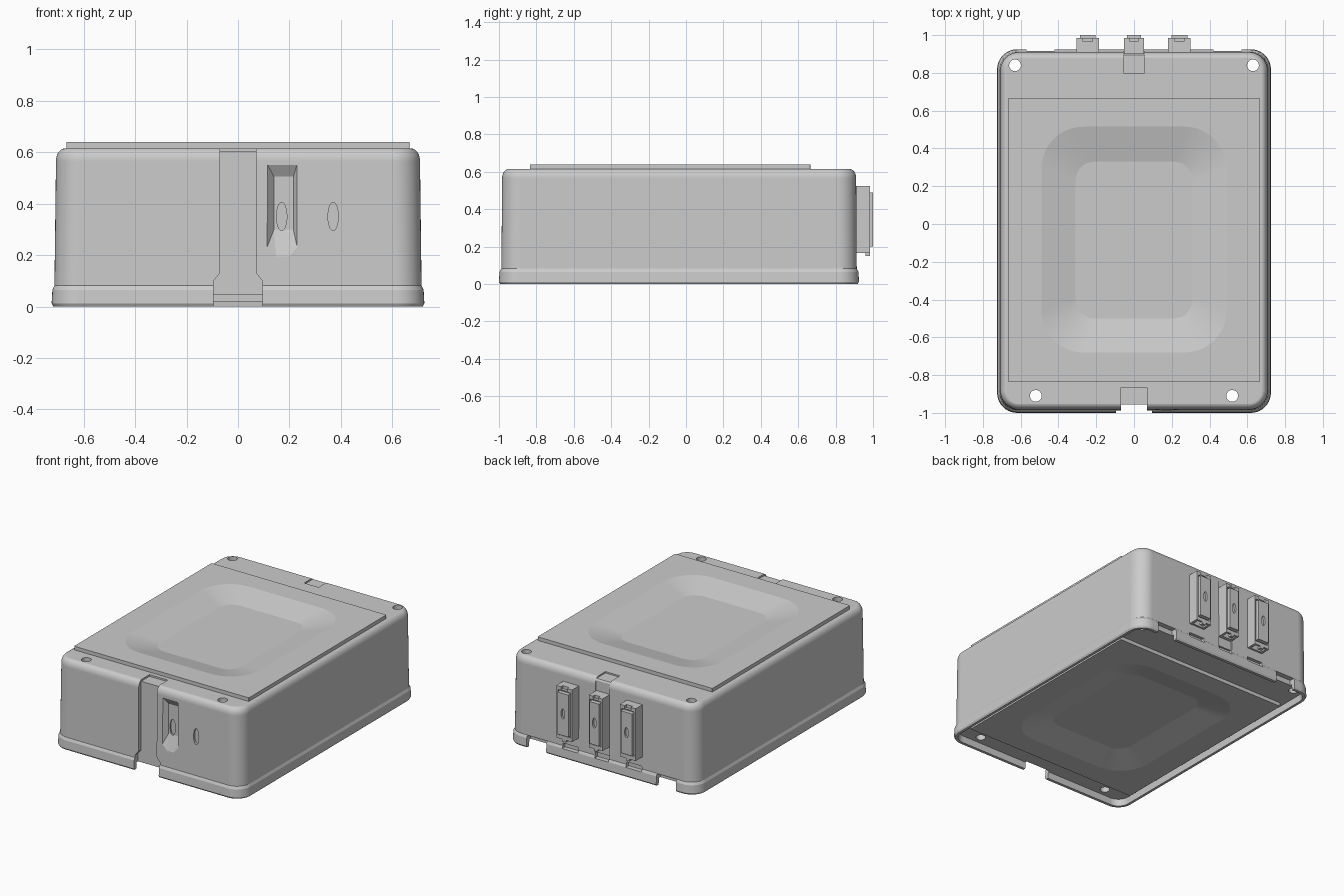
import bpy, bmesh
from math import sin, cos, pi, radians
from mathutils import Matrix

cube = bpy.data.objects.get("Cube")
if cube:
    bpy.data.objects.remove(cube, do_unlink=True)

grey = bpy.data.materials.new("plain_grey")
grey.use_nodes = True
colour = (0.6, 0.6, 0.6, 1)
grey.diffuse_color = colour
grey.node_tree.nodes["Principled BSDF"].inputs["Base Color"].default_value = colour

SEG = 10


def make(name, bm):
    bmesh.ops.recalc_face_normals(bm, faces=bm.faces)
    mesh = bpy.data.meshes.new(name)
    bm.to_mesh(mesh)
    bm.free()
    mesh.materials.append(grey)
    ob = bpy.data.objects.new(name, mesh)
    bpy.context.collection.objects.link(ob)
    return ob


def ring(hx, y0, y1, r, z):
    """Rounded rectangle at height z."""
    corners = [(hx - r, y1 - r), (r - hx, y1 - r), (r - hx, y0 + r), (hx - r, y0 + r)]
    pts = []
    for k, (cx, cy) in enumerate(corners):
        for i in range(SEG + 1):
            a = (k + i / SEG) * pi / 2
            pts.append((cx + r * cos(a), cy + r * sin(a), z))
    return pts


def loft(name, rings):
    bm = bmesh.new()
    loops = [[bm.verts.new(p) for p in pts] for pts in rings]
    n = len(loops[0])
    for a, b in zip(loops, loops[1:]):
        for i in range(n):
            j = (i + 1) % n
            bm.faces.new((a[i], a[j], b[j], b[i]))
    bm.faces.new(loops[0])
    bm.faces.new(loops[-1])
    return make(name, bm)


def hull(name, pts):
    bm = bmesh.new()
    for p in pts:
        bm.verts.new(p)
    bmesh.ops.convex_hull(bm, input=bm.verts)
    return make(name, bm)


def box(name, x0, x1, y0, y1, z0, z1):
    return hull(name, [(x, y, z) for x in (x0, x1) for y in (y0, y1) for z in (z0, z1)])


def rod(name, centre, rx, ry, depth, along_y=False):
    """Elliptical cylinder along z, or along y."""
    bm = bmesh.new()
    bmesh.ops.create_cone(bm, cap_ends=True, segments=32, radius1=1, radius2=1, depth=depth)
    turn = Matrix.Rotation(pi / 2, 4, "X") if along_y else Matrix()
    bm.transform(Matrix.Translation(centre) @ turn @ Matrix.Diagonal((rx, ry, 1, 1)))
    return make(name, bm)


def cut(target, cutters):
    bpy.context.view_layer.objects.active = target
    for c in cutters:
        c.hide_render = True
        mod = target.modifiers.new("cut", "BOOLEAN")
        mod.operation = "DIFFERENCE"
        mod.solver = "EXACT"
        mod.object = c
        bpy.ops.object.modifier_apply(modifier=mod.name)
        bpy.data.objects.remove(c, do_unlink=True)


def smooth(ob):
    bpy.ops.object.select_all(action="DESELECT")
    ob.select_set(True)
    bpy.context.view_layer.objects.active = ob
    bpy.ops.object.shade_smooth_by_angle(angle=radians(11.5))
    mod = ob.modifiers.new("even_normals", "WEIGHTED_NORMAL")
    mod.keep_sharp = True


# Case: one skin from the lower dish, around the lip and wall, to the upper dish
def dish(z, inward):
    return [ring(0.31, -0.5, 0.33, 0.1, z + inward), ring(0.49, -0.68, 0.515, 0.22, z)]


def panel(z):
    return ring(0.667, -0.835, 0.665, 0.004, z)


rings = dish(0.02, 0.045)
rings += [panel(0.02), panel(0.045)]
rings += [ring(0.695, -0.968, 0.893, 0.08, 0.045), ring(0.7, -0.973, 0.898, 0.08, 0)]
rings += [ring(0.718, -0.993, 0.918, 0.1, 0), ring(0.725, -1, 0.925, 0.107, 0.012),
          ring(0.722, -0.997, 0.922, 0.105, 0.065), ring(0.715, -0.99, 0.915, 0.1, 0.08)]
for i in range(10):
    a = i * pi / 18
    d = 0.035 * (1 - cos(a))
    if i == 0:
        rings.append(ring(0.714, -0.987, 0.913, 0.1, 0.082))
    rings.append(ring(0.708 - d, -0.983 + d, 0.91 - d, 0.1 - d, 0.565 + 0.05 * sin(a)))
rings += [panel(0.615), panel(0.64)] + dish(0.64, -0.045)[::-1]
case = loft("case", rings)

# Through holes in the corners
cutters = []
for s in (-1, 1):
    for x, y in ((0.63, 0.84), (0.52, -0.91)):
        cutters.append(rod("hole", (s * x, y, 0.3), 0.031, 0.031, 1))
    # Rear lip notches
    cutters.append(box("lip_notch", *sorted((s * 0.42, s * 0.57)), 0.88, 1, -0.1, 0.08))

# Front latch channel, flared at the lip, with a top pocket
half = [(0.095, -0.1), (0.095, 0.1), (0.07, 0.13), (0.07, 0.8)]
cutters.append(box("channel", -0.07, 0.07, -1.1, -0.955, -0.1, 0.8))
cutters.append(hull("flare", [(s * x, y, z) for s in (-1, 1) for y in (-1.1, -0.956)
                              for x, z in half[:3]]))
cutters.append(box("front_pocket", -0.07, 0.07, -1.1, -0.865, 0.603, 0.8))

# Rear channel and pocket
cutters.append(box("rear_channel", -0.055, 0.055, 0.903, 1.1, 0.1, 0.8))
cutters.append(box("rear_pocket", -0.055, 0.055, 0.8, 1.1, 0.605, 0.8))

# Front scoop and oval recesses
scoop = [(x, y, z) for x0, x1, z0, z1, y in ((0.105, 0.235, 0.21, 0.57, -0.995),
                                             (0.14, 0.215, 0.3, 0.505, -0.955))
         for x in (x0, x1) for z in (z0, z1)]
scoop += [(0.15, -0.995, 0.165), (0.195, -0.995, 0.165)]
cutters.append(hull("scoop", scoop))
cutters.append(rod("oval", (0.17, -0.955, 0.35), 0.02, 0.055, 0.02, True))
cutters.append(rod("oval", (0.37, -0.985, 0.35), 0.02, 0.055, 0.03, True))

# Slots in the lip under the rear sockets
sockets = {"right": (-0.245, 0.06), "middle": (0, 0.052), "left": (0.24, 0.06)}
for x, w in sockets.values():
    cutters.append(box("slot", x - w, x + w, 0.89, 1, 0.065, 0.1))
cut(case, cutters)
smooth(case)

# Rear sockets: hollow-ended housing, rim flange and raised face with an oval slot
for side, (x, w) in sockets.items():
    housing = box(side + "_socket", x - w, x + w, 0.895, 0.985, 0.165, 0.525)
    cut(housing, [
        box("top_gap", x - w * 0.4, x + w * 0.4, 0.965, 1, 0.505, 0.6),
        box("bottom_gap", x - w * 0.7, x + w * 0.7, 0.925, 0.972, 0.1, 0.2),
        box("front_recess", x - w * 0.8, x + w * 0.8, 0.972, 1, 0.19, 0.5)])
    face = box(side + "_socket_face", x - w * 0.7, x + w * 0.7, 0.97, 1, 0.2, 0.49)
    cut(face, [rod("oval", (x, 1, 0.35), 0.014, 0.035, 0.03, True)])
    box(side + "_socket_clip", x - w * 0.25, x + w * 0.25, 0.96, 0.985, 0.15, 0.166)
